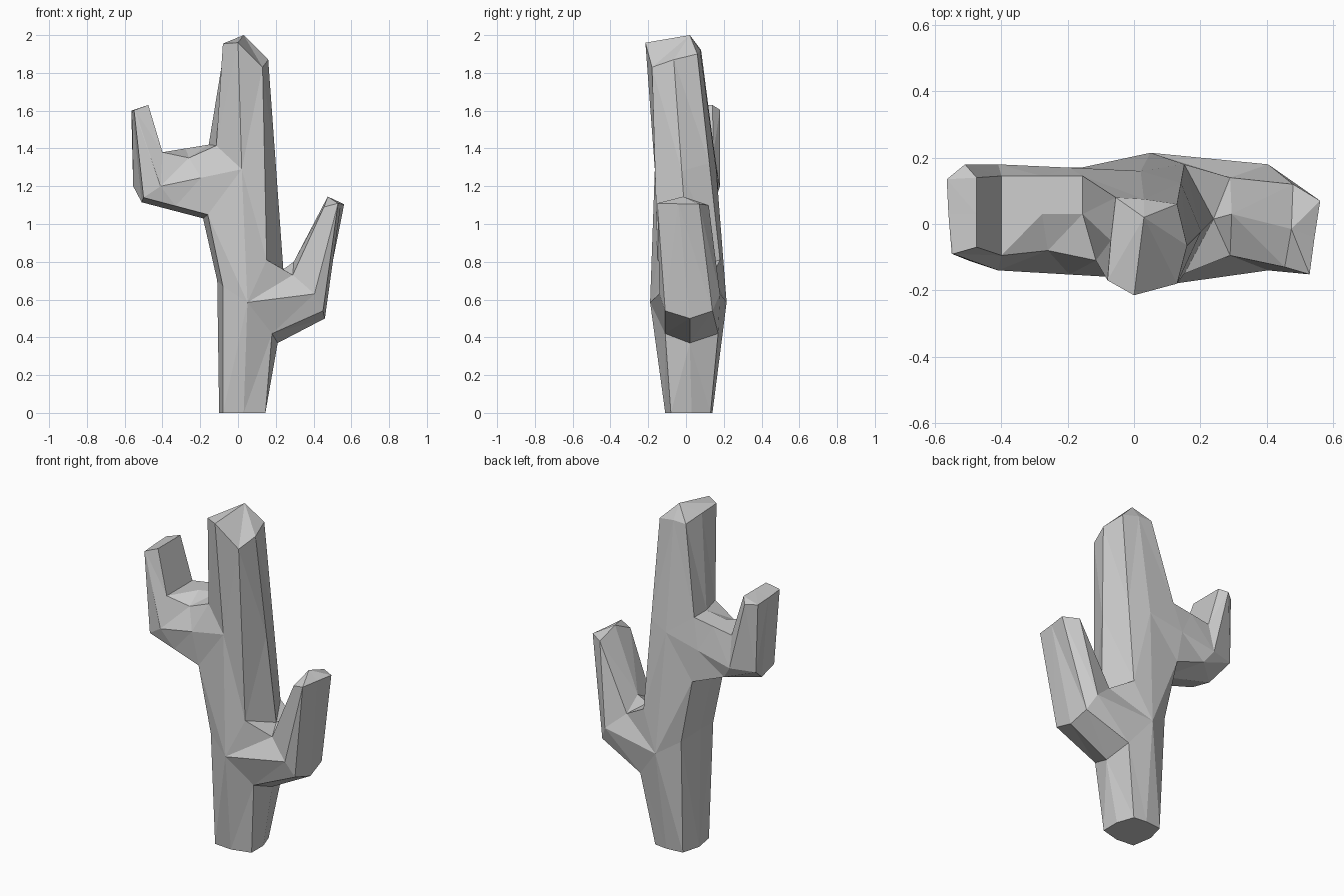
import bpy, bmesh
from mathutils import Vector

if "Cube" in bpy.data.objects:
    bpy.data.objects.remove(bpy.data.objects["Cube"])

bm = bmesh.new()


def pts(*cs):
    return [Vector(c) for c in cs]


def triple(x, z, y0, y1, xm, zm, ym):
    """Three side points: front corner, middle ridge, back corner."""
    return pts((x, y0, z), (xm, ym, zm), (x, y1, z))


def ring(front, side_a, back, side_b):
    """Eight-sided section: front, side a (front to back), back, side b."""
    return [front, *side_a, back, *reversed(side_b)]


def loft(*rings):
    for a, b in zip(rings, rings[1:]):
        va, vb = ([bm.verts.new(p) for p in r] for r in (a, b))
        for i in range(8):
            j = (i + 1) % 8
            bm.faces.new((va[i], va[j], vb[j], vb[i]))


def cap(r, peak=None):
    vs = [bm.verts.new(p) for p in r]
    if peak is None:
        bm.faces.new(vs)
        return
    top = bm.verts.new(peak)
    for i in range(8):
        bm.faces.new((vs[i], vs[(i + 1) % 8], top))


# Base section
base = ring(Vector((0.03, -0.11, 0)), pts((0.145, -0.08, 0), (0.145, 0.03, 0), (0.11, 0.13, 0)),
            Vector((0.03, 0.14, 0)), pts((-0.08, -0.10, 0), (-0.10, 0.02, 0), (-0.07, 0.13, 0)))

# Lower fork: the right arm leaves between the low and high triples
f1, b1 = pts((0.05, -0.19, 0.585), (0.05, 0.215, 0.585))
left1 = triple(-0.08, 0.67, -0.14, 0.16, -0.11, 0.70, 0.02)
low1 = triple(0.18, 0.42, -0.11, 0.17, 0.21, 0.37, 0.02)
high1 = triple(0.152, 0.81, -0.15, 0.18, 0.24, 0.76, 0.015)

# Trunk top
right_top = pts((0.13, -0.18, 1.83), (0.16, -0.065, 1.87), (0.13, 0.06, 1.90))
top = ring(Vector((0, -0.215, 1.96)), right_top, Vector((0.03, 0.075, 1.92)),
           pts((-0.08, -0.17, 1.955), (-0.07, -0.05, 1.94), (-0.055, 0.08, 1.92)))

# Upper fork: the left arm leaves between its low and high triples
f2, b2 = pts((0.02, -0.165, 1.29), (0.02, 0.16, 1.29))
right2 = [a.lerp(b, 0.47) for a, b in zip(high1, right_top)]
low2 = triple(-0.16, 1.05, -0.14, 0.17, -0.185, 1.03, 0.02)
high2 = pts((-0.115, -0.11, 1.415), (-0.155, 0.03, 1.42), (-0.155, 0.145, 1.42))

# Trunk
loft(base, ring(f1, low1, b1, left1))
loft(ring(f1, high1, b1, left1), ring(f2, right2, b2, low2))
loft(ring(f2, right2, b2, high2), top)
cap(base)
cap(top, Vector((0.03, 0.02, 2.0)))

# Right arm
elbow1 = ring(Vector((0.405, -0.14, 0.63)), triple(0.45, 0.54, -0.11, 0.14, 0.46, 0.50, 0.02),
              Vector((0.405, 0.18, 0.63)), triple(0.29, 0.73, -0.095, 0.14, 0.295, 0.80, 0.03))
tf, tb = pts((0.455, -0.13, 1.09), (0.48, 0.12, 1.10))
peak1 = Vector((0.475, -0.015, 1.145))
tip1 = ring(tf, pts((0.53, -0.152, 1.11), (0.545, -0.04, 1.107), (0.562, 0.07, 1.105)),
            tb, [tf, peak1, tb])
loft(ring(f1, low1, b1, high1), elbow1, tip1)
cap(tip1, peak1)

# Left arm
elbow2 = ring(Vector((-0.41, -0.14, 1.20)),
              pts((-0.50, -0.11, 1.14), (-0.51, 0.02, 1.115), (-0.555, 0.14, 1.20)),
              Vector((-0.41, 0.18, 1.20)), triple(-0.40, 1.38, -0.095, 0.145, -0.40, 1.38, 0.03))
root2 = ring(f2, low2, b2, high2)
span2 = [a.lerp(b, 0.5) for a, b in zip(root2, elbow2)]
span2[7] = Vector((-0.26, -0.08, 1.35))
tip2 = ring(Vector((-0.545, -0.09, 1.605)),
            pts((-0.55, -0.09, 1.60), (-0.56, 0.03, 1.60), (-0.565, 0.135, 1.60)),
            Vector((-0.51, 0.18, 1.605)), triple(-0.475, 1.63, -0.07, 0.14, -0.475, 1.63, 0.03))
loft(root2, span2, elbow2, tip2)
cap(tip2)

# Weld the shared sections into one flat-shaded skin
bmesh.ops.remove_doubles(bm, verts=bm.verts, dist=0.001)
bmesh.ops.dissolve_degenerate(bm, edges=bm.edges, dist=0.0005)
bmesh.ops.triangulate(bm, faces=bm.faces, quad_method='SHORT_EDGE')
bmesh.ops.recalc_face_normals(bm, faces=bm.faces)
mesh = bpy.data.meshes.new("cactus")
bm.to_mesh(mesh)
bm.free()
bpy.context.collection.objects.link(bpy.data.objects.new("cactus", mesh))
